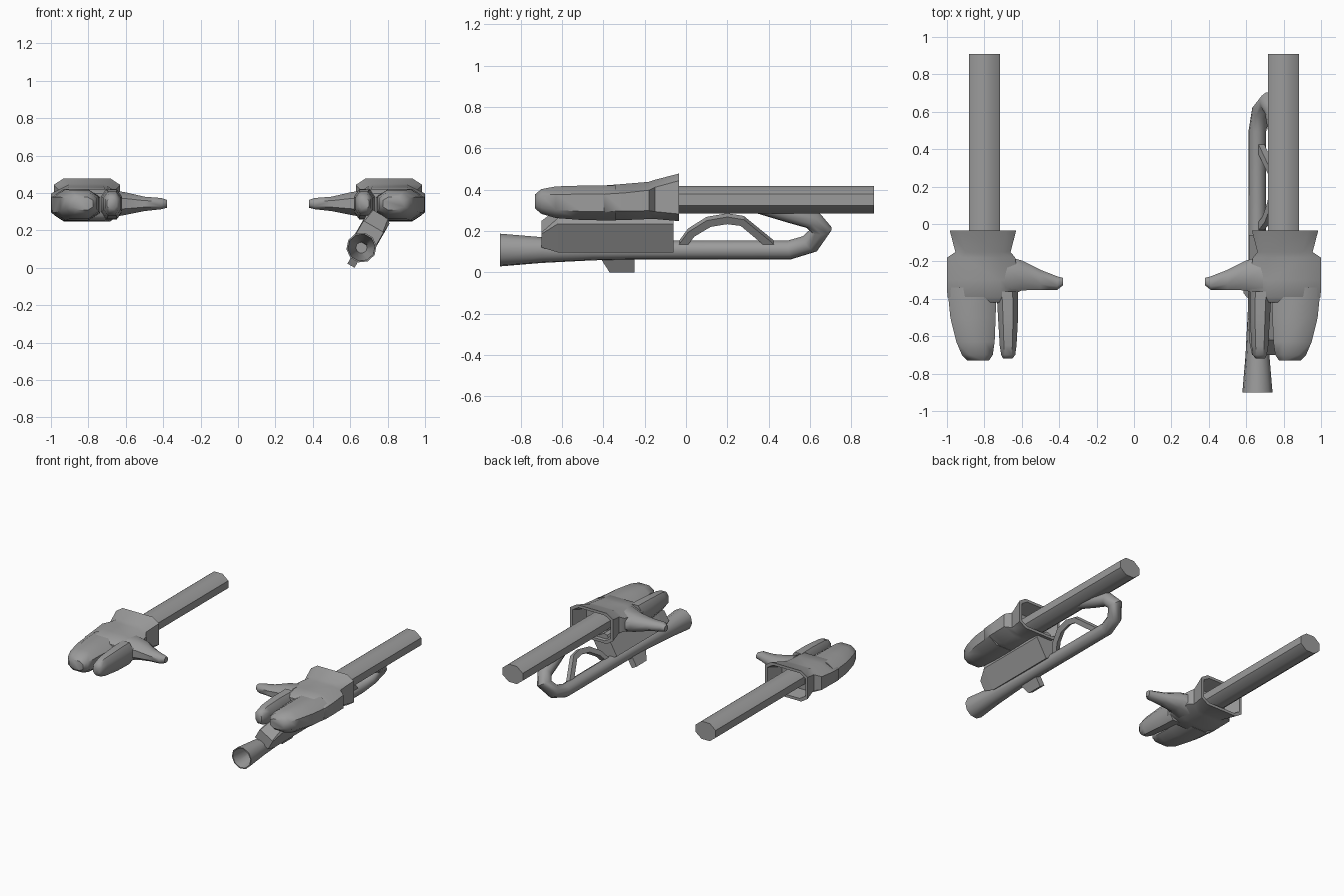
import bpy, bmesh, math
from mathutils import Matrix, Vector

if "Cube" in bpy.data.objects:
    bpy.data.objects.remove(bpy.data.objects["Cube"])

grey = bpy.data.materials.new("metal_grey")
grey.diffuse_color = (0.33, 0.33, 0.33, 1)
grey.use_nodes = True
grey.node_tree.nodes["Principled BSDF"].inputs["Base Color"].default_value = grey.diffuse_color


def loft(name, rings, matrix=Matrix(), angle=50):
    """Skin a list of equal-length point rings and close both ends."""
    bm = bmesh.new()
    rows = [[bm.verts.new(matrix @ Vector(p)) for p in r] for r in rings]
    n = len(rows[0])
    for a, b in zip(rows, rows[1:]):
        for i in range(n):
            j = (i + 1) % n
            bm.faces.new((a[i], a[j], b[j], b[i]))
    bm.faces.new(rows[0])
    bm.faces.new(rows[-1])
    bmesh.ops.recalc_face_normals(bm, faces=bm.faces)
    me = bpy.data.meshes.new(name)
    bm.to_mesh(me)
    bm.free()
    ob = bpy.data.objects.new(name, me)
    bpy.context.collection.objects.link(ob)
    me.materials.append(grey)
    bpy.ops.object.select_all(action='DESELECT')
    ob.select_set(True)
    bpy.context.view_layer.objects.active = ob
    if angle:
        bpy.ops.object.shade_smooth_by_angle(angle=math.radians(angle))
    return ob


def octagon(a0, a1, b0, b1, k):
    """Chamfered rectangle in two axes; k is the straight share of each side."""
    ca, cb, w, h = (a0 + a1) / 2, (b0 + b1) / 2, (a1 - a0) / 2, (b1 - b0) / 2
    pts = [(1, k), (k, 1), (-k, 1), (-1, k), (-1, -k), (-k, -1), (k, -1), (1, -k)]
    return [(ca + w * p, cb + h * q) for p, q in pts]


def along_y(y, x0, x1, z0, z1, k=0.5):
    return [(x, y, z) for x, z in octagon(x0, x1, z0, z1, k)]


def along_x(x, y0, y1, z0, z1, k=0.45):
    return [(x, y, z) for y, z in octagon(y0, y1, z0, z1, k)]


# Arms and hands, mirrored about x = 0
for side, s in (("left", -1), ("right", 1)):
    M = Matrix.Diagonal((s, 1, 1, 1))
    loft(side + "_arm", [along_y(y, 0.717, 0.883, 0.278, 0.41, 0.414)
                         for y in (-0.2, 0.91)], M)
    # Palm with hollow flared cuff
    loft(side + "_palm", [
        along_y(-0.15, 0.69, 0.93, 0.27, 0.42, 0.65),
        along_y(-0.035, 0.65, 0.965, 0.26, 0.45, 0.7),
        along_y(-0.035, 0.63, 0.985, 0.24, 0.47, 0.7),
        along_y(-0.15, 0.66, 0.955, 0.25, 0.44, 0.62),
        along_y(-0.18, 0.635, 1.0, 0.25, 0.43, 0.55),
        along_y(-0.30, 0.62, 1.0, 0.245, 0.42, 0.5),
        along_y(-0.39, 0.62, 0.998, 0.245, 0.413, 0.5),
        along_y(-0.42, 0.65, 0.97, 0.27, 0.39, 0.5)], M)
    # Joined outer fingers
    loft(side + "_outer_fingers", [
        along_y(-0.34, 0.735, 0.998, 0.243, 0.413),
        along_y(-0.50, 0.74, 0.982, 0.245, 0.412),
        along_y(-0.63, 0.745, 0.95, 0.255, 0.408),
        along_y(-0.70, 0.755, 0.92, 0.275, 0.395),
        along_y(-0.73, 0.775, 0.89, 0.30, 0.37)], M)
    loft(side + "_index_finger", [
        along_y(-0.36, 0.62, 0.735, 0.25, 0.412),
        along_y(-0.50, 0.62, 0.727, 0.255, 0.41),
        along_y(-0.65, 0.628, 0.718, 0.27, 0.40),
        along_y(-0.70, 0.635, 0.71, 0.285, 0.385),
        along_y(-0.72, 0.65, 0.70, 0.305, 0.365)], M)
    loft(side + "_thumb", [
        along_x(0.69, -0.40, -0.17, 0.26, 0.41),
        along_x(0.60, -0.355, -0.195, 0.275, 0.395),
        along_x(0.50, -0.352, -0.245, 0.295, 0.372),
        along_x(0.41, -0.352, -0.28, 0.305, 0.365),
        along_x(0.38, -0.328, -0.288, 0.313, 0.355)], M)

# Weapon frame: leans 30 degrees toward the right arm, origin on the barrel axis
G = Matrix.Translation((0.66, 0, 0.10)) @ Matrix.Rotation(math.radians(30), 4, 'Y')


def tube_ring(y, v, r, tilt=0, n=10):
    """Round ring facing along y, tilted upward in the weapon's plane."""
    t = math.radians(tilt)
    ring = []
    for i in range(n):
        a = 2 * math.pi * i / n
        h = r * math.sin(a)
        ring.append((r * math.cos(a), y - h * math.sin(t), v + h * math.cos(t)))
    return ring


# Barrel: hollow bell mouth, straight run, rear loop back to the arm
loft("barrel", [tube_ring(*p) for p in [
    (-0.60, 0, 0.03), (-0.90, 0, 0.073),
    (-0.90, 0, 0.081), (-0.70, 0, 0.064), (-0.45, 0, 0.051), (-0.25, 0, 0.047),
    (0.50, 0, 0.047, 10), (0.60, 0.035, 0.05, 45), (0.655, 0.115, 0.052, 95),
    (0.61, 0.172, 0.05, 145), (0.50, 0.205, 0.046, 163), (0.36, 0.25, 0.043, 163)]], G)


def box_ring(y, w, v0, v1, c):
    return [(-w, y, v0), (w, y, v0), (w, y, v1 - c), (w - c, y, v1),
            (c - w, y, v1), (-w, y, v1 - c)]


# Wedge-nosed receiver under the hand
loft("receiver", [box_ring(-0.70, 0.062, 0.05, 0.13, 0.005),
                  box_ring(-0.62, 0.066, 0.025, 0.205, 0.02),
                  box_ring(-0.06, 0.066, 0.025, 0.205, 0.02)], G, 0)

# Lower fin
fin = [(-0.41, -0.04), (-0.37, -0.112), (-0.25, -0.112), (-0.25, -0.04)]
loft("lower_fin", [[(u, y, v) for y, v in fin] for u in (-0.022, 0.022)], G, 0)

# Arched brace between barrel and arm
outer = [(-0.05, 0.015), (0.01, 0.11), (0.10, 0.175), (0.20, 0.195), (0.28, 0.18), (0.45, 0.02)]
inner = [(-0.01, 0.01), (0.04, 0.085), (0.12, 0.14), (0.20, 0.155), (0.265, 0.145), (0.40, 0.015)]
loft("arched_brace", [[(-0.018, *a), (0.018, *a), (0.018, *b), (-0.018, *b)]
                      for a, b in zip(outer, inner)], G, 30)

# Rest the model on the floor
bpy.context.view_layer.update()
low = min(v.co.z for o in bpy.data.objects for v in o.data.vertices)
for o in bpy.data.objects:
    o.location.z -= low
